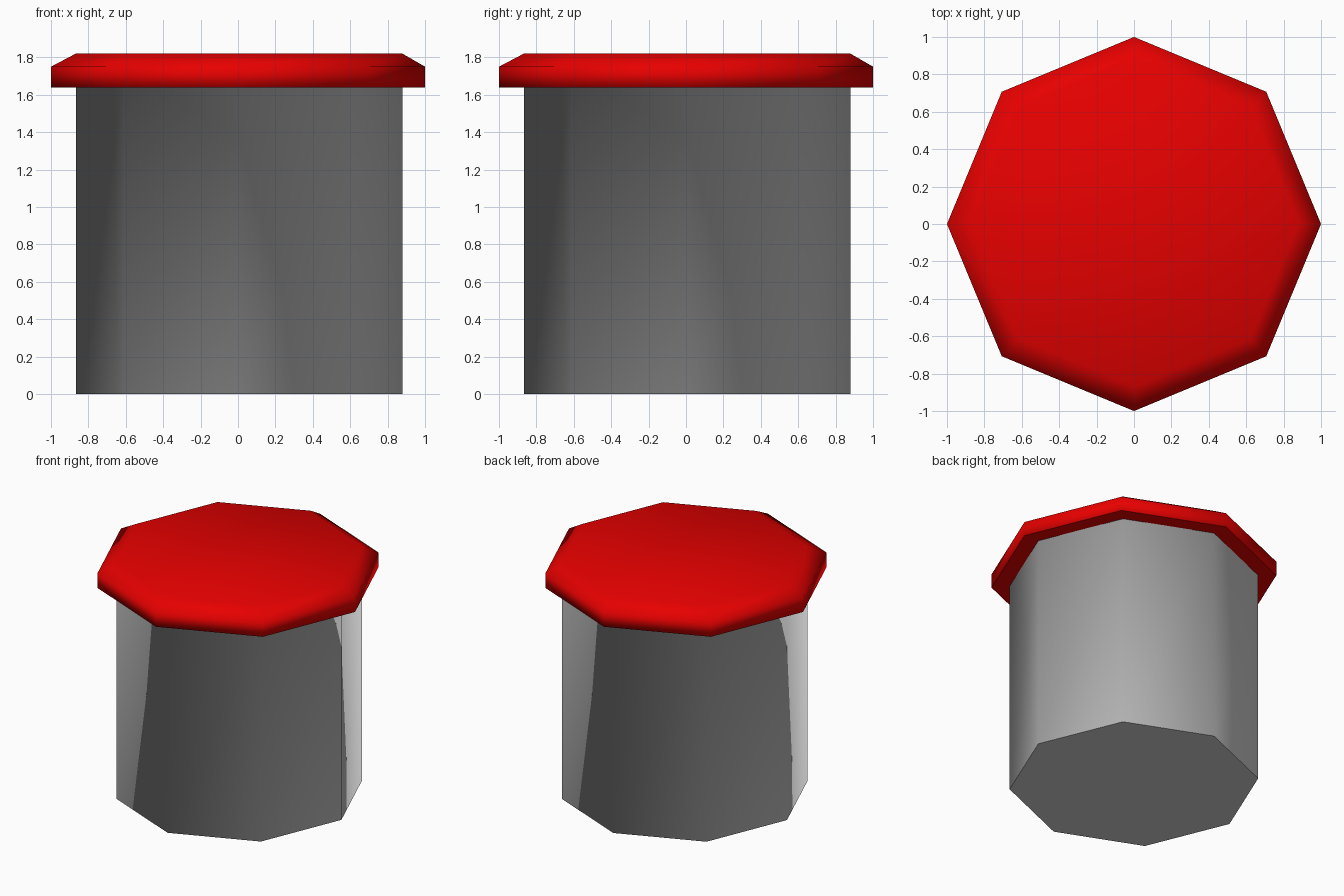
import bpy, bmesh, math

SIDES = 8
SHIFT = 0.006   # the column and lid top sit slightly off centre

cube = bpy.data.objects.get("Cube")
if cube:
    bpy.data.objects.remove(cube, do_unlink=True)


def make_material(name, rgb):
    mat = bpy.data.materials.new(name)
    mat.use_nodes = True
    colour = (*rgb, 1.0)
    mat.diffuse_color = colour
    mat.node_tree.nodes["Principled BSDF"].inputs["Base Color"].default_value = colour
    return mat


def add_ring(bm, radius, z, shift):
    """Octagon with its corners on the axes."""
    angles = [2 * math.pi * i / SIDES for i in range(SIDES)]
    return [bm.verts.new((radius * math.cos(a) + shift, radius * math.sin(a) + shift, z))
            for a in angles]


# Column foot, column top, lid underside, lid rim, lid top
profile = [(0.873, 0.0, SHIFT), (0.873, 1.64, SHIFT),
           (1.0, 1.64, 0.0), (1.0, 1.75, 0.0), (0.873, 1.82, SHIFT)]

bm = bmesh.new()
rings = [add_ring(bm, *step) for step in profile]
for level, (low, high) in enumerate(zip(rings, rings[1:])):
    for i in range(SIDES):
        j = (i + 1) % SIDES
        face = bm.faces.new((low[i], low[j], high[j], high[i]))
        face.material_index = 0 if level == 0 else 1   # column grey, lid red
bm.faces.new(list(reversed(rings[0])))
bm.faces.new(rings[-1]).material_index = 1
for face in bm.faces:
    face.smooth = True

mesh = bpy.data.meshes.new("capped_column")
bm.to_mesh(mesh)
bm.free()
mesh.materials.append(make_material("grey", (0.64, 0.64, 0.64)))
mesh.materials.append(make_material("red", (0.8, 0.0, 0.0)))

# Undersides shade flat; every other face blends across its corners
normals = []
for poly in mesh.polygons:
    flat = poly.normal.z < -0.9
    for v in poly.vertices:
        normals.append(tuple(poly.normal if flat else mesh.vertices[v].normal))
mesh.normals_split_custom_set(normals)

column = bpy.data.objects.new("capped_column", mesh)
bpy.context.collection.objects.link(column)
